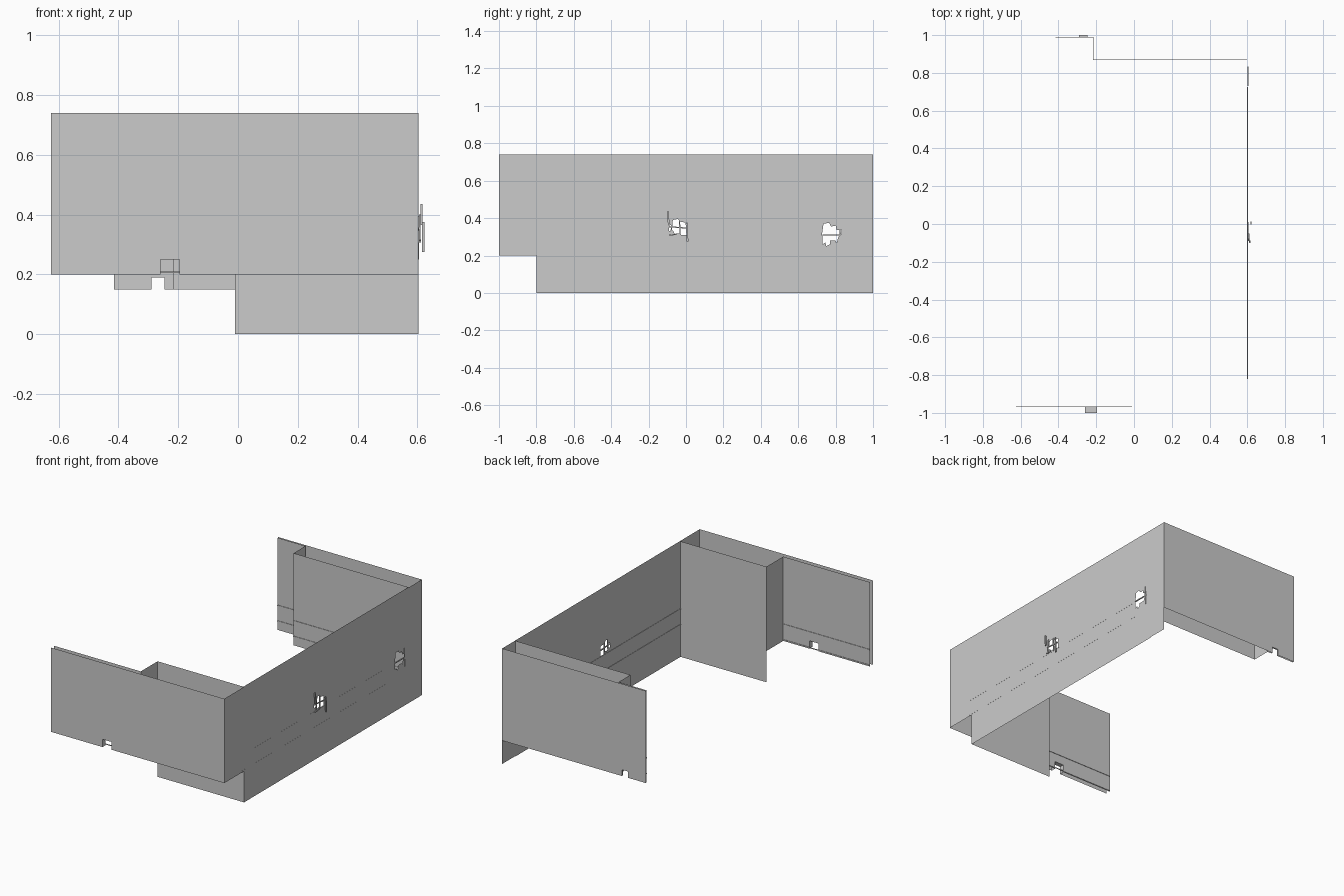
import bpy, bmesh, math
from mathutils import Vector, Matrix

if "Cube" in bpy.data.objects:
    bpy.data.objects.remove(bpy.data.objects["Cube"])

TOP = 0.74


def link(name, bm):
    me = bpy.data.meshes.new(name)
    bm.to_mesh(me)
    bm.free()
    ob = bpy.data.objects.new(name, me)
    bpy.context.collection.objects.link(ob)
    return ob


def wall(name, axis, pos, outline, holes=()):
    """Thin vertical sheet: axis 'y' means the plane y=pos (outline is x,z); axis 'x' means x=pos (y,z)."""
    bm = bmesh.new()
    for loop in (outline, *holes):
        vs = [bm.verts.new((u, pos, z) if axis == 'y' else (pos, u, z)) for u, z in loop]
        for i, v in enumerate(vs):
            bm.edges.new((v, vs[i - 1]))
    n = (0, -1, 0) if axis == 'y' else (1, 0, 0)
    bmesh.ops.triangle_fill(bm, use_beauty=True, edges=bm.edges[:], normal=n)
    bmesh.ops.recalc_face_normals(bm, faces=bm.faces[:])
    return link(name, bm)


def box(name, lo, hi, tilt=0):
    bm = bmesh.new()
    lo, hi = Vector(lo), Vector(hi)
    bmesh.ops.create_cube(bm, size=1, matrix=Matrix.Translation((lo + hi) / 2)
                          @ Matrix.Rotation(tilt, 4, 'X') @ Matrix.Diagonal((*(hi - lo), 1)))
    return link(name, bm)


def notched(a, b, base, n0, n1, nz):
    return [(a, base), (n0, base), (n0, nz), (n1, nz), (n1, base), (b, base), (b, TOP), (a, TOP)]


def rect(a, b, base):
    return [(a, base), (b, base), (b, TOP), (a, TOP)]


def recess(name, x0, x1, y0, y1, base, top):
    # lining of a floor-level opening: two cheeks and a lintel
    bm = bmesh.new()
    prof = [(x0, base), (x0, top), (x1, top), (x1, base)]
    rows = [[bm.verts.new((x, y, z)) for x, z in prof] for y in (y0, y1)]
    for i in range(3):
        bm.faces.new((rows[0][i], rows[0][i + 1], rows[1][i + 1], rows[1][i]))
    link(name, bm)


# jagged broken openings in the long wall (y, z)
hole_a = [(-0.09, 0.33), (-0.07, 0.335), (-0.06, 0.315), (-0.03, 0.32), (-0.025, 0.305), (0.008, 0.305),
          (0.008, 0.375), (-0.03, 0.38), (-0.045, 0.395), (-0.072, 0.39), (-0.075, 0.365), (-0.09, 0.36)]
hole_b = [(0.73, 0.26), (0.745, 0.27), (0.75, 0.25), (0.77, 0.26), (0.77, 0.28), (0.80, 0.28), (0.805, 0.265),
          (0.815, 0.30), (0.832, 0.31), (0.83, 0.34), (0.805, 0.335), (0.80, 0.36), (0.775, 0.355),
          (0.765, 0.375), (0.735, 0.37), (0.728, 0.32)]
holes = (hole_a, hole_b)

# outer shell
wall("front_outer_wall", 'y', -1.0, notched(-0.625, 0.603, 0.2, -0.26, -0.195, 0.25))
wall("right_outer_wall", 'x', 0.603,
     [(-1, 0.2), (-0.8, 0.2), (-0.8, 0), (1, 0), (1, TOP), (-1, TOP)], holes)
wall("back_outer_wall", 'y', 1.0, notched(-0.415, 0.603, 0.15, -0.29, -0.245, 0.19))

# inner lining
wall("front_inner_wall", 'y', -0.97, notched(-0.625, -0.01, 0.2, -0.26, -0.195, 0.25))
wall("front_return_wall", 'x', -0.01, rect(-0.97, -0.8, 0.2))
wall("front_room_wall", 'y', -0.8, rect(-0.01, 0.603, 0))
wall("right_inner_wall", 'x', 0.599, rect(-0.8, 0.87, 0), holes)
wall("back_room_wall", 'y', 0.87, rect(-0.215, 0.599, 0.15))
wall("back_return_wall", 'x', -0.215, rect(0.87, 0.99, 0.15))
wall("back_inner_wall", 'y', 0.99, notched(-0.415, -0.215, 0.15, -0.29, -0.245, 0.19))

# opening linings
recess("front_recess", -0.26, -0.195, -1.0, -0.97, 0.2, 0.25)
recess("back_recess", -0.29, -0.245, 0.99, 1.0, 0.15, 0.19)

# slim trim rails on the inner faces
for i, z in enumerate((0.205, 0.305)):
    h = 0.005
    box(f"front_rail_{i}", (-0.625, -0.97, z), (-0.01, -0.967, z + h))
    box(f"right_rail_low_{i}", (0.597, -0.82, z), (0.6035, 0.725, z + h))
    box(f"back_room_rail_{i}", (-0.215, 0.867, z), (0.599, 0.87, z + h))
    box(f"back_return_rail_{i}", (-0.218, 0.867, z), (-0.215, 0.99, z + h))
    box(f"back_rail_{i}", (-0.415, 0.987, z), (-0.215, 0.99, z + h))

# window bars and splintered boards: y0, y1, z0, z1, x0, x1, tilt
boards = [
    (-0.09, 0.01, 0.347, 0.353, 0.600, 0.606, -0.08),
    (-0.036, -0.030, 0.305, 0.395, 0.600, 0.606, 0.05),
    (-0.099, -0.090, 0.365, 0.435, 0.610, 0.617, 0.06),
    (0.001, 0.010, 0.275, 0.375, 0.616, 0.623, 0.06),
    (-0.09, -0.05, 0.308, 0.315, 0.606, 0.612, 0.10),
    (-0.08, -0.073, 0.315, 0.40, 0.606, 0.611, -0.08),
    (0.73, 0.835, 0.306, 0.312, 0.600, 0.606, 0.0),
    (0.822, 0.828, 0.25, 0.37, 0.600, 0.606, 0.05),
]
for i, (y0, y1, z0, z1, x0, x1, t) in enumerate(boards):
    box(f"window_board_{i}", (x0, y0, z0), (x1, y1, z1), t)
